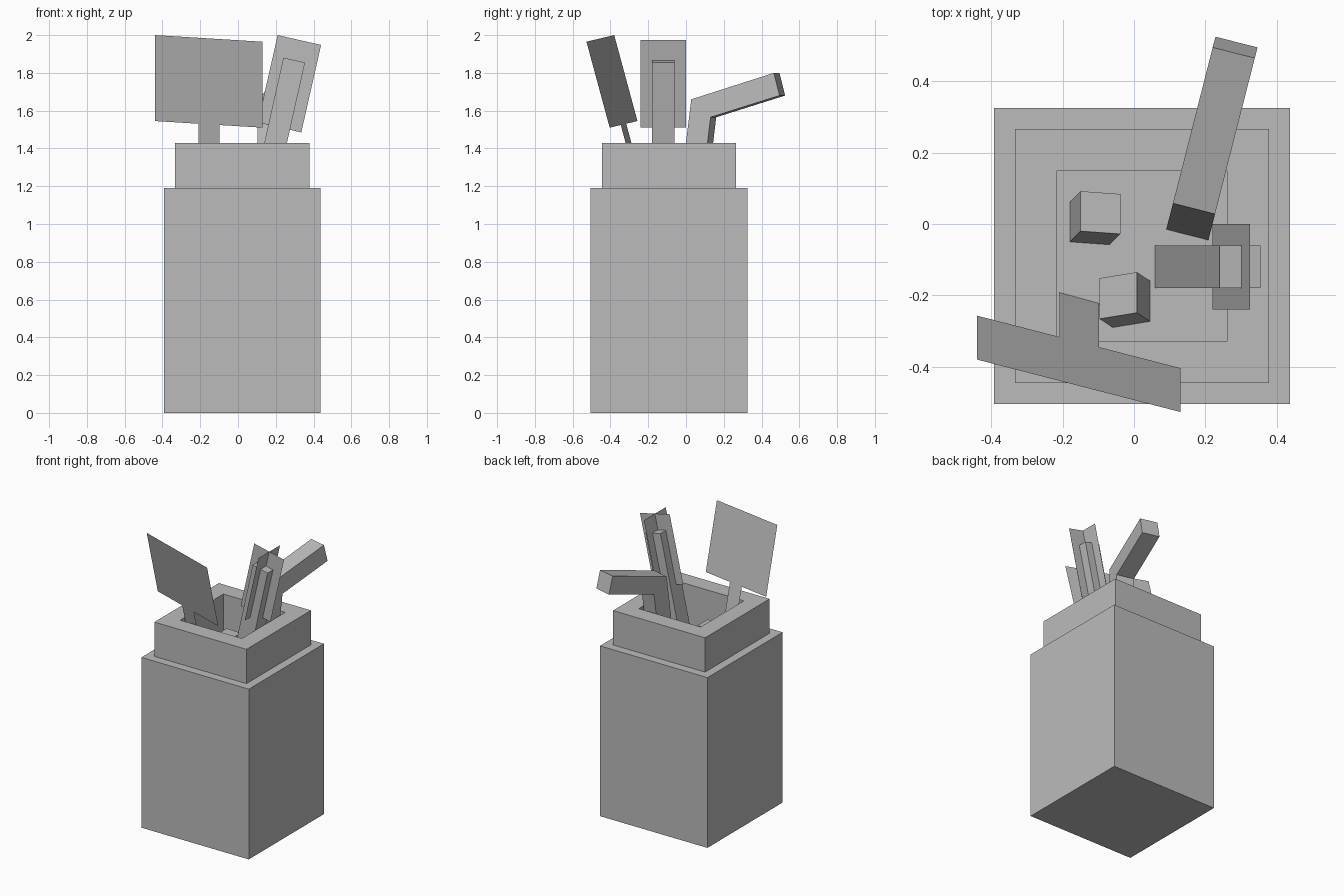
import bpy
import bmesh
from mathutils import Vector

old = bpy.data.objects.get("Cube")
if old:
    bpy.data.objects.remove(old, do_unlink=True)

GREY = (0.5, 0.5, 0.5, 1.0)
mat = bpy.data.materials.new("plain_grey")
mat.use_nodes = True
mat.diffuse_color = GREY
mat.node_tree.nodes["Principled BSDF"].inputs["Base Color"].default_value = GREY

FLOOR = 1.07          # height of the pot's inner floor
CENTRE = Vector((0.022, -0.09, 0))


def finish(name, bm):
    """Turn a bmesh into a flat shaded grey object."""
    bmesh.ops.recalc_face_normals(bm, faces=bm.faces)
    mesh = bpy.data.meshes.new(name)
    bm.to_mesh(mesh)
    bm.free()
    mesh.materials.append(mat)
    obj = bpy.data.objects.new(name, mesh)
    bpy.context.collection.objects.link(obj)
    return obj


def loft(name, rings):
    """Join rings of equal length with side faces and cap both ends."""
    bm = bmesh.new()
    loops = [[bm.verts.new(p) for p in ring] for ring in rings]
    for a, b in zip(loops, loops[1:]):
        for i in range(len(a)):
            j = (i + 1) % len(a)
            bm.faces.new((a[i], a[j], b[j], b[i]))
    bm.faces.new(loops[0][::-1])
    bm.faces.new(loops[-1])
    return finish(name, bm)


def prism(name, outline, offset):
    """Extrude a planar outline along an offset."""
    base = [Vector(p) for p in outline]
    return loft(name, [base, [p + Vector(offset) for p in base]])


def sheet(name, *quads):
    """Thin flat panels without thickness."""
    bm = bmesh.new()
    for quad in quads:
        bm.faces.new([bm.verts.new(p) for p in quad])
    return finish(name, bm)


def square(half, z):
    return [CENTRE + Vector((sx * half, sy * half, z))
            for sx, sy in ((-1, -1), (1, -1), (1, 1), (-1, 1))]


# Pot: square body, stepped neck and sunken opening
loft("pot", [square(h, z) for h, z in (
    (0.415, 0), (0.415, 1.19), (0.356, 1.19),
    (0.356, 1.43), (0.239, 1.43), (0.239, FLOOR))])

# Flat spatula leaning forward: blade and stem share one plane
corner = Vector((-0.44, -0.38, 2.0))
across = Vector((0.57, -0.147, -0.035))
down = Vector((0, 0.123, -0.455))


def on_blade(u, v):
    return corner + across * u + down * v


def blade_quad(u0, u1, v0, v1):
    return [on_blade(u0, v0), on_blade(u1, v0), on_blade(u1, v1), on_blade(u0, v1)]


sheet("spatula_blade", blade_quad(0, 1, 0, 1))
sheet("spatula_stem", blade_quad(0.405, 0.6, 1, 2.03))

# Whisk leaning sideways: square handle and two crossed panels
prism("whisk_handle",
      [(0.24, -0.18, 1.88), (0.355, -0.18, 1.855),
       (0.174, -0.18, 1.05), (0.059, -0.18, FLOOR)], (0, 0.12, 0))
sheet("whisk_head",
      [(0.21, -0.12, 2.0), (0.44, -0.12, 1.948),
       (0.335, -0.12, 1.485), (0.105, -0.12, 1.537)],
      [(0.325, -0.24, 1.973), (0.325, 0, 1.973),
       (0.22, 0, 1.51), (0.22, -0.24, 1.51)])

# Bent tool pointing backward: elbow outline swept across its width
elbow = [(-0.045, FLOOR), (0.028, 1.66), (0.465, 1.80),
         (0.495, 1.68), (0.13, 1.565), (0.07, FLOOR)]
prism("bent_tool", [(0.22 + 0.255 * y, y, z) for y, z in elbow], (-0.118, 0.03, 0))


# Short leaning stubs standing inside the opening
def stub(name, foot, top, across, depth):
    def ring(p):
        p, a, d = Vector(p), Vector(across), Vector(depth)
        return [p, p + a, p + a + d, p + d]
    loft(name, [ring(foot), ring(top)])


stub("back_stub", (-0.18, -0.05, FLOOR), (-0.15, -0.02, 1.23),
     (0.112, -0.008, 0), (0, 0.112, 0))
stub("front_stub", (-0.06, -0.29, FLOOR), (-0.097, -0.266, 1.27),
     (0.105, 0.017, 0), (0, 0.114, 0))
